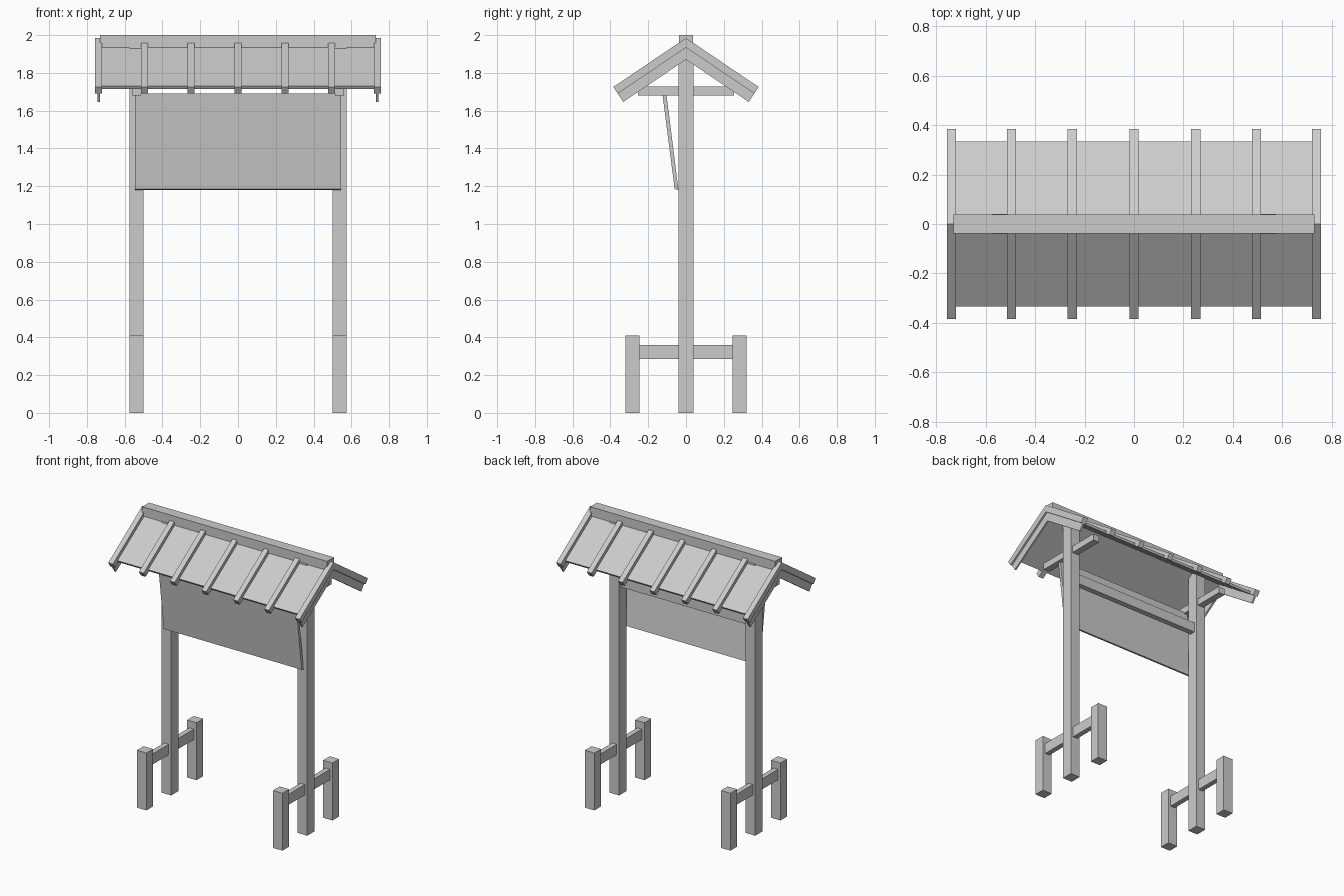
import bpy, bmesh, math
from mathutils import Vector

cube = bpy.data.objects.get("Cube")
if cube:
    bpy.data.objects.remove(cube, do_unlink=True)

grey = bpy.data.materials.new("plain_grey")
grey.use_nodes = True
COLOUR = (0.6, 0.6, 0.6, 1)
grey.diffuse_color = COLOUR
grey.node_tree.nodes["Principled BSDF"].inputs["Base Color"].default_value = COLOUR


def prism(name, profile, x0, x1):
    """Extrude a closed (y, z) profile from x0 to x1."""
    bm = bmesh.new()
    face = bm.faces.new([bm.verts.new((x0, y, z)) for y, z in profile])
    side = bmesh.ops.extrude_face_region(bm, geom=[face])["geom"]
    moved = [v for v in side if isinstance(v, bmesh.types.BMVert)]
    bmesh.ops.translate(bm, verts=moved, vec=Vector((x1 - x0, 0, 0)))
    bmesh.ops.recalc_face_normals(bm, faces=bm.faces)
    mesh = bpy.data.meshes.new(name)
    bm.to_mesh(mesh)
    bm.free()
    mesh.materials.append(grey)
    obj = bpy.data.objects.new(name, mesh)
    bpy.context.collection.objects.link(obj)
    return obj


def box(name, x, y, z):
    return prism(name, [(y[0], z[0]), (y[1], z[0]), (y[1], z[1]), (y[0], z[1])], *x)


APEX = 1.985
PITCH = math.atan(0.675)


def chevron(name, x0, x1, top, bottom, run):
    """Gable-shaped strip between two depths measured square to the roof slope."""
    c, s = math.cos(PITCH), math.sin(PITCH)

    def eave(d):
        return run - d * s, APEX - run * math.tan(PITCH) - d * c

    (yt, zt), (yb, zb) = eave(top), eave(bottom)
    return prism(name, [(0, APEX - top / c), (yt, zt), (yb, zb),
                        (0, APEX - bottom / c), (-yb, zb), (-yt, zt)], x0, x1)


# Posts, feet, rails and roof ties on both sides
for side, sx in (("left", 1), ("right", -1)):
    mid = 0.5375 * sx
    wide = (mid - 0.0375, mid + 0.0375)
    box(f"{side}_post", wide, (-0.04, 0.04), (0, 1.94))
    box(f"{side}_roof_tie", (mid - 0.024, mid + 0.024), (-0.255, 0.255), (1.68, 1.727))
    for end, sy in (("back", 1), ("front", -1)):
        box(f"{side}_{end}_foot", wide, sorted((0.245 * sy, 0.32 * sy)), (0, 0.41))
        box(f"{side}_{end}_rail", (mid - 0.018, mid + 0.018),
            sorted((0.04 * sy, 0.245 * sy)), (0.285, 0.36))
    # Thin gable board under the end batten
    gable = 0.737 * sx
    chevron(f"{side}_gable_board", gable - 0.006, gable + 0.006, 0.03, 0.095, 0.385)

# Cross beam and leaning board
box("cross_beam", (-0.5, 0.5), (-0.02, 0.02), (1.48, 1.55))
prism("notice_board", [(-0.06, 1.185), (-0.04, 1.18), (-0.104, 1.69), (-0.125, 1.69)],
      -0.545, 0.545)

# Roof sheet, battens and ridge cap
chevron("roof_sheet", -0.735, 0.735, 0.025, 0.042, 0.347)
for i, x in enumerate((-0.7375, -0.495, -0.25, 0, 0.25, 0.495, 0.7375)):
    chevron(f"roof_batten_{i + 1}", x - 0.0185, x + 0.0185, 0, 0.042, 0.385)
box("ridge_cap", (-0.73, 0.73), (-0.038, 0.038), (1.935, 2.0))
